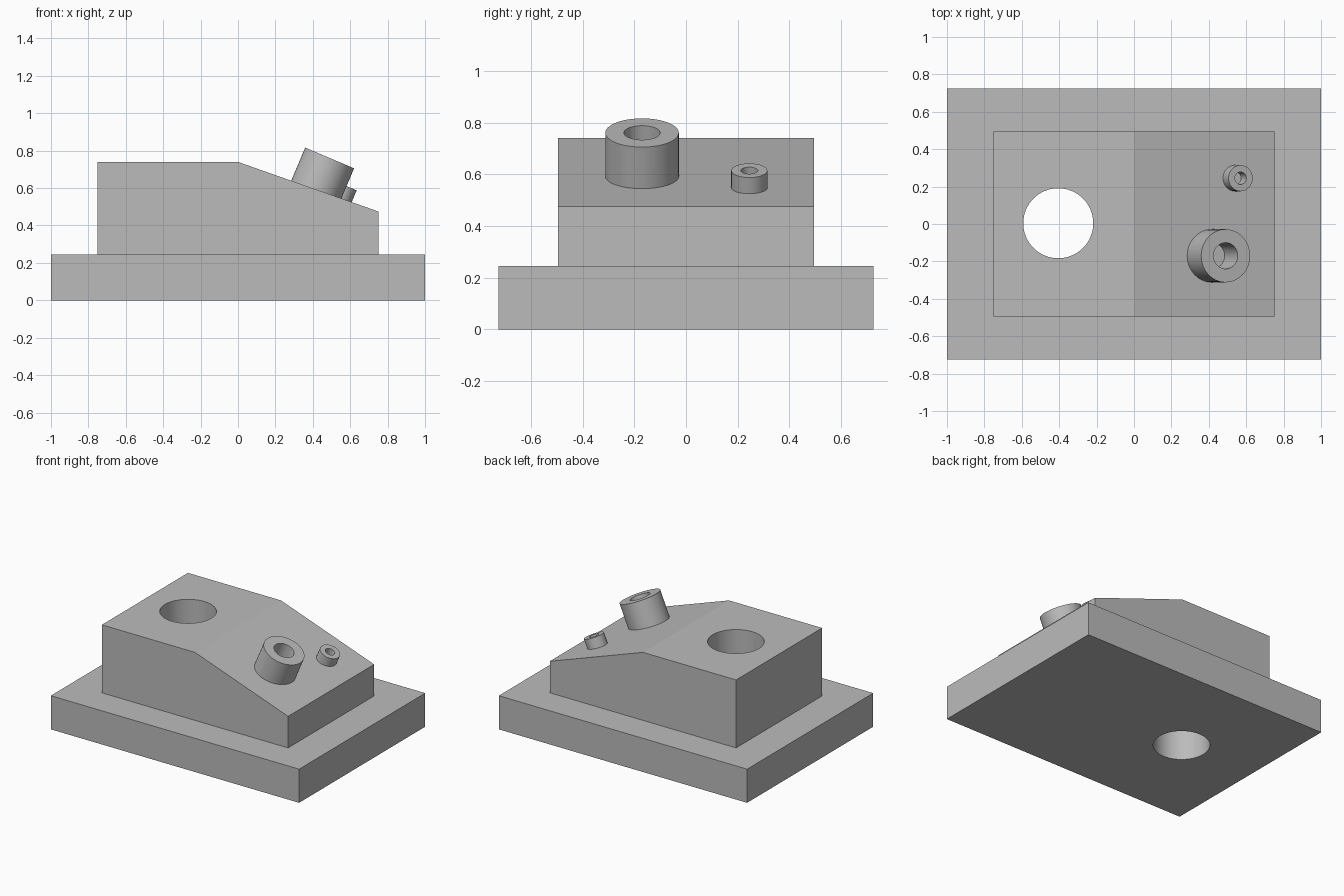
import bpy, bmesh, math
from mathutils import Vector

if "Cube" in bpy.data.objects:
    bpy.data.objects.remove(bpy.data.objects["Cube"])

grey = bpy.data.materials.new("plain grey")
grey.diffuse_color = (0.5, 0.5, 0.5, 1)
grey.use_nodes = True
grey.node_tree.nodes["Principled BSDF"].inputs["Base Color"].default_value = grey.diffuse_color

DECK, TOP, LOW = 0.245, 0.74, 0.475      # plinth top, housing top, low end of slope
HALF_X = 0.75
GRADE = (TOP - LOW) / HALF_X
TILT = math.radians(23)


def finish(name, bm):
    bmesh.ops.recalc_face_normals(bm, faces=bm.faces)
    mesh = bpy.data.meshes.new(name)
    bm.to_mesh(mesh)
    bm.free()
    mesh.materials.append(grey)
    obj = bpy.data.objects.new(name, mesh)
    bpy.context.collection.objects.link(obj)
    return obj


def smooth(obj, angle=15):
    bpy.ops.object.select_all(action='DESELECT')
    obj.select_set(True)
    bpy.context.view_layer.objects.active = obj
    bpy.ops.object.shade_smooth_by_angle(angle=math.radians(angle))


def extruded_profile(name, profile, y0, y1):
    """Extrude an (x, z) outline along y."""
    bm = bmesh.new()
    face = bm.faces.new([bm.verts.new((x, y0, z)) for x, z in profile])
    ext = bmesh.ops.extrude_face_region(bm, geom=[face])
    verts = [g for g in ext["geom"] if isinstance(g, bmesh.types.BMVert)]
    bmesh.ops.translate(bm, vec=(0, y1 - y0, 0), verts=verts)
    return finish(name, bm)


def boolean(target, other, operation):
    mod = target.modifiers.new(operation.lower(), 'BOOLEAN')
    mod.operation, mod.object, mod.solver = operation, other, 'EXACT'
    bpy.context.view_layer.objects.active = target
    bpy.ops.object.modifier_apply(modifier=mod.name)
    bpy.data.objects.remove(other)


def tilted_tube(name, centre, outer, inner, n=48):
    """Open tube with a tilted rim, its lower end trimmed to the slope."""
    axis = Vector((math.sin(TILT), 0, math.cos(TILT)))
    side = Vector((math.cos(TILT), 0, -math.sin(TILT)))
    bm = bmesh.new()
    rings = []
    for radius, on_slope in ((outer, True), (outer, False), (inner, False), (inner, True)):
        ring = []
        for i in range(n):
            a = 2 * math.pi * i / n
            p = Vector(centre) + side * radius * math.cos(a) + Vector((0, radius * math.sin(a), 0))
            if on_slope:
                p -= axis * (p.z - TOP + GRADE * p.x) / (axis.z + GRADE * axis.x)
            ring.append(bm.verts.new(p))
        rings.append(ring)
    for a, b in zip(rings, rings[1:]):
        for i in range(n):
            j = (i + 1) % n
            bm.faces.new((a[i], a[j], b[j], b[i]))
    # orient from the known outward direction of the rim
    obj = finish(name, bm)
    rim = obj.data.polygons[n]
    if rim.normal.dot(axis) < 0:
        obj.data.flip_normals()
    smooth(obj, 30)
    return obj


# Rectangular plinth and sloped housing, joined into one solid
body = extruded_profile("stepped_body", [(-1, 0), (1, 0), (1, DECK), (-1, DECK)], -0.725, 0.725)
housing = extruded_profile("housing", [(-HALF_X, 0.1), (HALF_X, 0.1), (HALF_X, LOW),
                                       (0, TOP), (-HALF_X, TOP)], -0.495, 0.495)
boolean(body, housing, 'UNION')

# Vertical hole right through the body
bpy.ops.mesh.primitive_cylinder_add(vertices=64, radius=0.187, depth=2, location=(-0.405, 0.004, 0.4))
cutter = bpy.context.object
cutter.hide_render = True
cutter.data.materials.append(grey)
boolean(body, cutter, 'DIFFERENCE')
smooth(body)

# Large and small tilted sockets on the slope
tilted_tube("large_socket", (0.49, -0.17, 0.761), 0.142, 0.07)
tilted_tube("small_socket", (0.57, 0.245, 0.615), 0.07, 0.033, 32)
